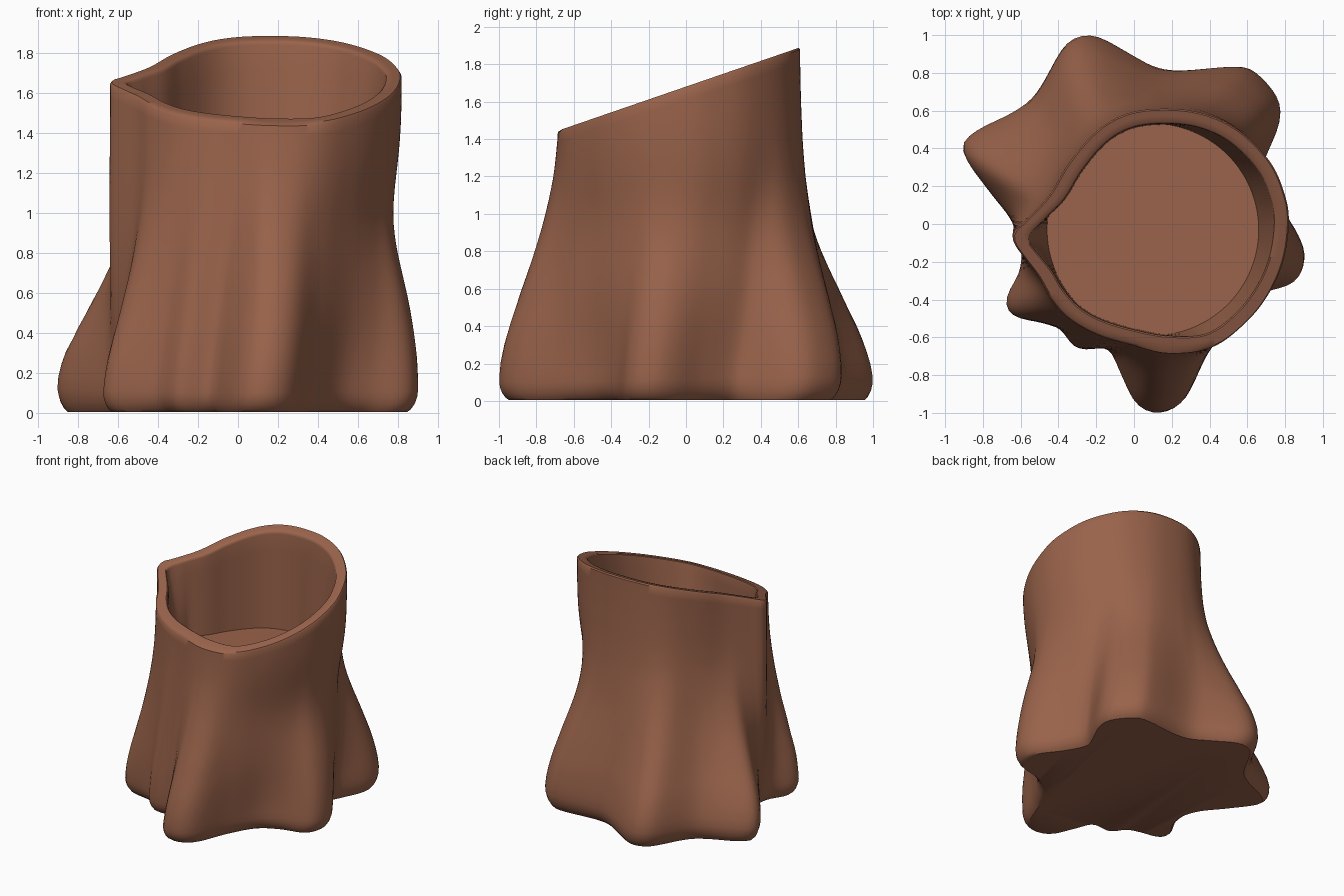
import bpy, bmesh, math

if "Cube" in bpy.data.objects:
    bpy.data.objects.remove(bpy.data.objects["Cube"])

CX, CY, N = 0.10, -0.03, 160
FLOOR = 1.09

# Footprint of the roots, and outline of the slanted rim (counter-clockwise, seen from above)
base_pts = [(.90, -.20), (.87, -.08), (.76, .08), (.68, .25), (.71, .36), (.78, .53), (.77, .66), (.65, .80),
            (.54, .825), (.27, .81), (.13, .83), (0, .90), (-.17, .995), (-.27, 1.0), (-.36, .94), (-.50, .71),
            (-.62, .61), (-.84, .50), (-.90, .40), (-.77, .20), (-.65, .04), (-.60, -.10), (-.61, -.24),
            (-.68, -.38), (-.65, -.47), (-.50, -.51), (-.40, -.55), (-.31, -.65), (-.15, -.66), (-.08, -.79),
            (0, -.95), (.12, -1.0), (.25, -.93), (.37, -.68), (.50, -.48), (.66, -.38), (.84, -.32)]
rim_pts = [(.82, 0), (.80, .15), (.72, .33), (.55, .50), (.35, .59), (.13, .61), (-.05, .58), (-.20, .49),
           (-.34, .33), (-.45, .15), (-.58, .01), (-.635, -.04), (-.635, -.10), (-.58, -.18), (-.505, -.28),
           (-.44, -.39), (-.34, -.50), (-.20, -.58), (0, -.64), (.20, -.67), (.42, -.65), (.59, -.53),
           (.71, -.38), (.79, -.20)]
# How strongly the roots show at each height
flare = [(0, 1), (.12, 1), (.2, .98), (.3, .92), (.4, .84), (.5, .74), (.6, .645), (.7, .545), (.8, .45),
         (.9, .36), (1.0, .28), (1.1, .205), (1.2, .14), (1.3, .095), (1.4, .06), (1.6, .02), (1.8, 0), (2, 0)]


def lookup(table, v):
    for (a, ra), (b, rb) in zip(table, table[1:]):
        if a <= v <= b:
            return ra + (rb - ra) * (v - a) / max(b - a, 1e-9)
    return table[-1][1]


def smooth_radius(pts):
    """Catmull-Rom curve through the points, resampled as a radius at N angles."""
    polar, n = [], len(pts)
    for i in range(n):
        p = [pts[(i + k) % n] for k in (-1, 0, 1, 2)]
        for j in range(8):
            t = j / 8
            x, y = (0.5 * (2 * p[1][a] + (p[2][a] - p[0][a]) * t
                    + (2 * p[0][a] - 5 * p[1][a] + 4 * p[2][a] - p[3][a]) * t * t
                    + (3 * p[1][a] - p[0][a] - 3 * p[2][a] + p[3][a]) * t ** 3) for a in (0, 1))
            polar.append((math.atan2(y - CY, x - CX) % math.tau, math.hypot(x - CX, y - CY)))
    polar.sort()
    polar = [(polar[-1][0] - math.tau, polar[-1][1])] + polar + [(polar[0][0] + math.tau, polar[0][1])]
    return [lookup(polar, math.tau * i / N) for i in range(N)]


base, rim = smooth_radius(base_pts), smooth_radius(rim_pts)
rim_xy = [(r * math.cos(math.tau * i / N), r * math.sin(math.tau * i / N)) for i, r in enumerate(rim)]


def inset_radius(i):
    """Inner rim radius that keeps an even wall thickness, also around the pointed lip."""
    a, r = math.tau * i / N, rim[i] - 0.08
    near = [rim_xy[(i + k) % N] for k in range(-12, 13)]
    while min(math.dist((r * math.cos(a), r * math.sin(a)), p) for p in near) < 0.066:
        r -= 0.003
    return r


inside = [inset_radius(i) for i in range(N)]
inside = [(inside[i - 1] + 2 * inside[i] + inside[(i + 1) % N]) / 4 for i in range(N)]
bm = bmesh.new()


def ring(func):
    verts = []
    for i in range(N):
        a = math.tau * i / N
        r, z = func(i, a)
        verts.append(bm.verts.new((CX + r * math.cos(a), CY + r * math.sin(a), z)))
    return verts


def rim_z(i, r=None):
    r = rim[i] if r is None else r
    return 1.45 + 0.344 * (CY + r * math.sin(math.tau * i / N) + 0.67)


def outer(t, inset):
    def f(i, a):
        z = t * (rim_z(i) - 0.012)
        w = lookup(flare, z) ** (1 + 0.45 * math.cos(a) ** 2)
        k = i - 3.5 * min(z, 1.2)          # roots twist slightly upwards
        k0 = math.floor(k)
        b = base[k0 % N] * (1 - k + k0) + base[(k0 + 1) % N] * (k - k0)
        waist = 0.055 * max(0, math.cos(a)) * math.exp(-((z - 0.95) / 0.33) ** 2)
        return rim[i] + (b - rim[i]) * w - waist - inset, z
    return f


def rim_top(u, dz):
    def f(i, a):
        r = rim[i] + (inside[i] - rim[i]) * u
        return r, rim_z(i, r) + dz
    return f


def inner(u):
    def f(i, a):
        top = inside[i]
        low = min(top - 0.005, 0.56)
        z = rim_z(i, top) - 0.02
        return top + (low - top) * u, z + (FLOOR - z) * u
    return f


# Outer bark rounded at the foot, rim, then the hollow tapering to a level floor
levels = [(.004, .055), (.012, .035), (.03, .015), (.05, .004), (.07, 0)]
levels += [(.07 + .93 * k / 26, 0) for k in range(1, 27)]
rings = [ring(outer(t, s)) for t, s in levels]
rings += [ring(rim_top(u, dz)) for u, dz in ((.1, 0), (.5, 0), (.88, 0), (.97, -.006))]
rings += [ring(inner(k / 6)) for k in range(7)]

for lo, hi in zip(rings, rings[1:]):
    for i in range(N):
        j = (i + 1) % N
        bm.faces.new((lo[i], lo[j], hi[j], hi[i]))
# Underside and planter floor
bm.faces.new(rings[0][::-1])
bm.faces.new(rings[-1])
for v in rings[0]:
    v.co.z = 0.004

mesh = bpy.data.meshes.new("hollow_stump")
bm.to_mesh(mesh)
bm.free()
stump = bpy.data.objects.new("hollow_stump", mesh)
bpy.context.collection.objects.link(stump)
bark = bpy.data.materials.new("bark")
bark.diffuse_color = (0.32, 0.125, 0.07, 1)
bark.use_nodes = True
bark.node_tree.nodes["Principled BSDF"].inputs["Base Color"].default_value = bark.diffuse_color
mesh.materials.append(bark)
bpy.context.view_layer.objects.active = stump
stump.select_set(True)
bpy.ops.object.shade_smooth_by_angle(angle=math.radians(40))
